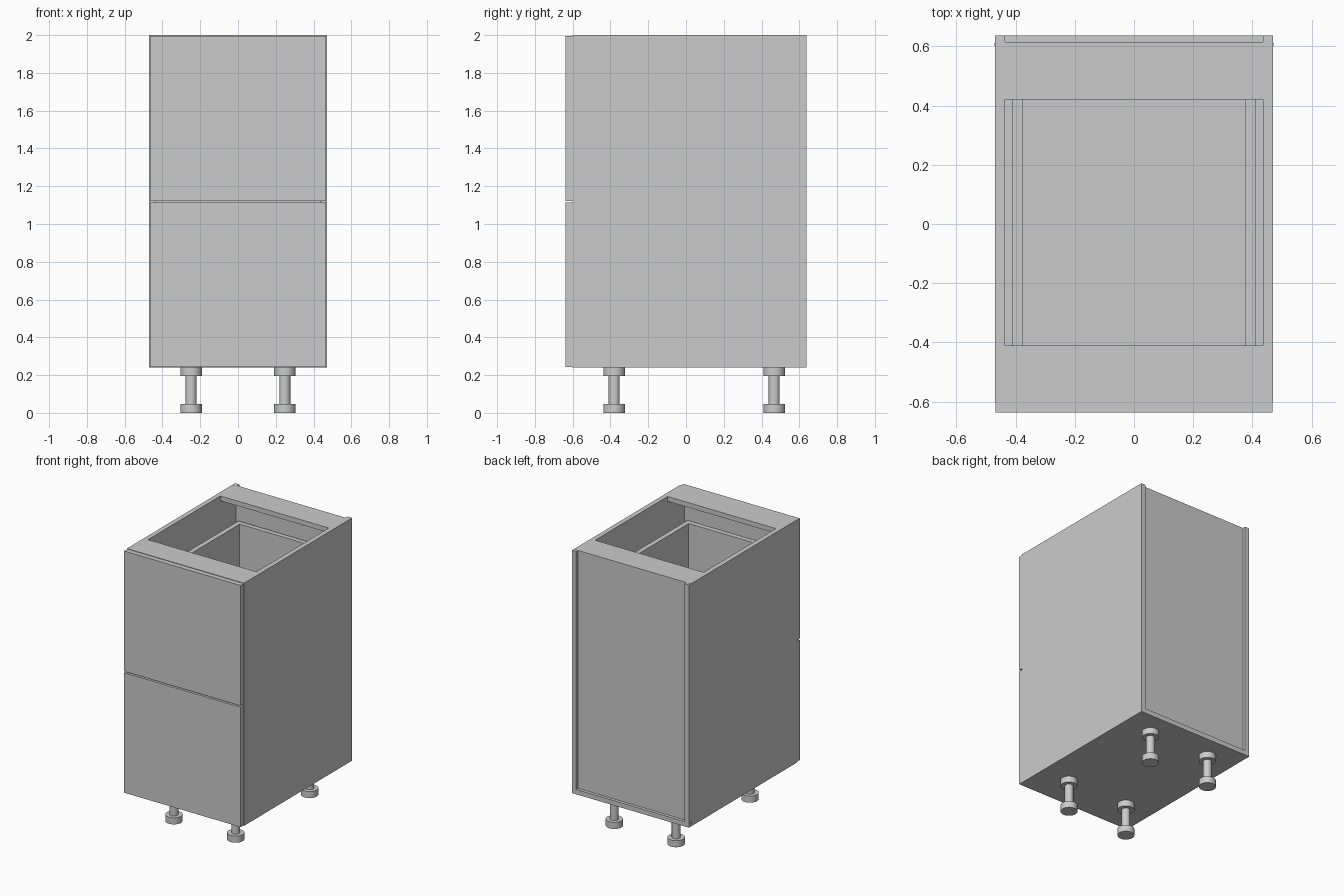
import bpy, bmesh
from math import pi
from mathutils import Matrix, Vector

if "Cube" in bpy.data.objects:
    bpy.data.objects.remove(bpy.data.objects["Cube"])


def finish(name, bm):
    mesh = bpy.data.meshes.new(name)
    bm.to_mesh(mesh)
    bm.free()
    obj = bpy.data.objects.new(name, mesh)
    bpy.context.collection.objects.link(obj)
    return obj


def box(name, x, y, z):
    """Board given as (min, max) along each axis."""
    bm = bmesh.new()
    size = [b - a for a, b in (x, y, z)]
    mid = Vector([(a + b) / 2 for a, b in (x, y, z)])
    bmesh.ops.create_cube(bm, size=1, matrix=Matrix.Translation(mid) @ Matrix.Diagonal((*size, 1)))
    return finish(name, bm)


def lathe(name, profile, x, y, steps=32):
    """Revolve (radius, z) points around a vertical axis at x, y."""
    bm = bmesh.new()
    verts = [bm.verts.new((r, 0, z)) for r, z in profile]
    edges = [bm.edges.new(p) for p in zip(verts, verts[1:])]
    bmesh.ops.spin(bm, geom=verts + edges, cent=(0, 0, 0), axis=(0, 0, 1), angle=2 * pi, steps=steps)
    bmesh.ops.remove_doubles(bm, verts=bm.verts, dist=1e-5)
    bmesh.ops.recalc_face_normals(bm, faces=bm.faces)
    obj = finish(name, bm)
    obj.location = (x, y, 0)
    bpy.ops.object.select_all(action='DESELECT')
    obj.select_set(True)
    bpy.context.view_layer.objects.active = obj
    bpy.ops.object.shade_smooth_by_angle()
    return obj


T = 0.035                    # board thickness
W, IN = 0.47, 0.435          # outer and inner half width
FRONT, BACK = -0.602, 0.637  # carcass depth
BOTTOM, TOP = 0.24, 2.0
REAR = 0.615                 # recessed rear face

# Carcass: sides, bottom, top rails, recessed back
for side, s in (("left", -1), ("right", 1)):
    box(side + "_side_panel", sorted((s * IN, s * W)), (FRONT, BACK), (BOTTOM, TOP))
box("bottom_panel", (-IN, IN), (FRONT, BACK), (BOTTOM, BOTTOM + T))
box("front_top_rail", (-IN, IN), (FRONT, -0.41), (TOP - T, TOP))
box("back_top_rail", (-IN, IN), (0.42, REAR), (TOP - T, TOP))
box("back_panel", (-IN, IN), (REAR - 0.015, REAR), (BOTTOM + T, TOP - T))

# Drawers: front panel, open box and side runners
OUT, CLEAR, END = 0.41, 0.375, 0.59
for label, z0, z1, base, rim in (("lower", 0.243, 1.113, 0.30, 0.885),
                                 ("upper", 1.123, 1.996, 1.18, 1.76)):
    name = label + "_drawer_"
    box(name + "front", (-0.467, 0.467), (-0.637, FRONT), (z0, z1))
    box(name + "inner_front", (-CLEAR, CLEAR), (FRONT, FRONT + T), (base, rim))
    box(name + "back", (-CLEAR, CLEAR), (END - T, END), (base, rim))
    box(name + "bottom", (-CLEAR, CLEAR), (FRONT + T, END - T), (base, base + 0.02))
    for side, s in (("left", -1), ("right", 1)):
        box(name + side + "_side", sorted((s * CLEAR, s * OUT)), (FRONT, END), (base, rim))
        box(name + side + "_runner", sorted((s * OUT, s * IN)), (FRONT + 0.02, END - 0.02),
            (base + 0.03, base + 0.1))

# Small fixing caps near the rear corners
for side, s in (("left", -1), ("right", 1)):
    box(side + "_top_cap", sorted((s * 0.451, s * 0.459)), (0.605, 0.615), (TOP - 0.005, TOP + 0.001))
    box(side + "_lower_cap", sorted((s * 0.465, s * 0.471)), (0.602, 0.612), (0.258, 0.28))

# Adjustable legs: foot, post and mounting collar
R, P = 0.057, 0.029
leg = [(0, 0), (R, 0), (R, 0.048), (P, 0.048), (P, 0.195), (R, 0.195), (R, BOTTOM), (0, BOTTOM)]
for end, y in (("front", -0.38), ("back", 0.467)):
    for side, x in (("left", -0.248), ("right", 0.248)):
        lathe(f"{end}_{side}_leg", leg, x, y)
